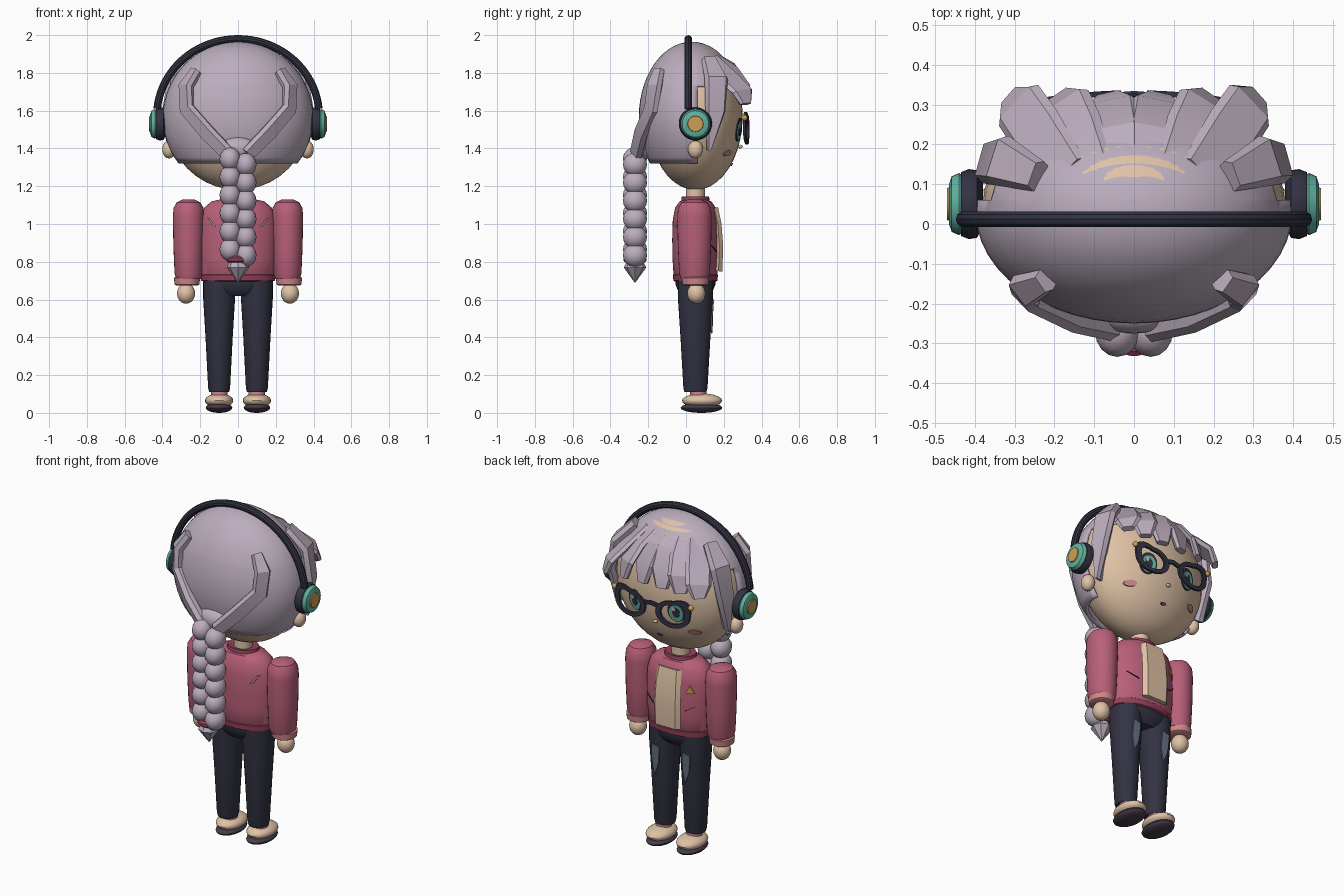
import bpy, bmesh, math
from math import sin, cos, pi, sqrt
from mathutils import Vector, Matrix

old = bpy.data.objects.get("Cube")
if old:
    bpy.data.objects.remove(old, do_unlink=True)


def material(name, r, g, b):
    m = bpy.data.materials.new(name)
    m.diffuse_color = (r, g, b, 1)
    m.use_nodes = True
    bsdf = m.node_tree.nodes["Principled BSDF"]
    bsdf.inputs["Base Color"].default_value = (r, g, b, 1)
    bsdf.inputs["Roughness"].default_value = 0.7
    return m


HAIR = material("lavender_hair", .50, .42, .51)
JACKET = material("rose_jacket", .48, .115, .19)
TRIM = material("dark_rose_trim", .30, .05, .10)
BLUSH = material("light_pink", .62, .24, .25)
SKIN = material("warm_cream", .74, .54, .38)
NAVY = material("navy", .032, .032, .055)
TEAL = material("teal", .115, .45, .35)
GOLD = material("gold", .61, .35, .09)
DENIM = material("worn_denim", .13, .17, .22)
SOLE = material("plum_sole", .06, .045, .07)
SIDES = (("left", 1), ("right", -1))


def finish(name, bm, mat, angle=35):
    bmesh.ops.recalc_face_normals(bm, faces=bm.faces[:])
    me = bpy.data.meshes.new(name)
    bm.to_mesh(me)
    bm.free()
    me.materials.append(mat)
    ob = bpy.data.objects.new(name, me)
    bpy.context.collection.objects.link(ob)
    bpy.ops.object.select_all(action='DESELECT')
    ob.select_set(True)
    bpy.context.view_layer.objects.active = ob
    bpy.ops.object.shade_smooth_by_angle(angle=math.radians(angle))
    return ob


def ellipsoid(name, loc, radii, mat, seg=24):
    bm = bmesh.new()
    bmesh.ops.create_uvsphere(bm, u_segments=seg, v_segments=seg // 2, radius=1)
    bmesh.ops.transform(bm, matrix=Matrix.LocRotScale(Vector(loc), None, Vector(radii)), verts=bm.verts)
    return finish(name, bm, mat)


def skin_rings(bm, rings, closed=False):
    n = len(rings[0])
    pairs = list(zip(rings, rings[1:])) + ([(rings[-1], rings[0])] if closed else [])
    for a, b in pairs:
        for i in range(n):
            bm.faces.new((a[i], a[(i + 1) % n], b[(i + 1) % n], b[i]))
    if not closed:
        bm.faces.new(rings[0])
        bm.faces.new(rings[-1])


def lathe(name, profile, loc, mat, depth=1, axis='Z', seg=28):
    """Turn (radius, height) pairs; depth squashes along y."""
    bm = bmesh.new()
    rings = [[bm.verts.new((r * cos(2 * pi * i / seg), depth * r * sin(2 * pi * i / seg), h))
              for i in range(seg)] for r, h in profile]
    skin_rings(bm, rings)
    rot = Matrix.Rotation(pi / 2, 4, 'Y') if axis == 'X' else Matrix()
    bmesh.ops.transform(bm, matrix=Matrix.Translation(loc) @ rot, verts=bm.verts)
    return finish(name, bm, mat)


def sweep(name, pts, widths, thick, mat, centre, angle=25):
    """Faceted lock following pts, flat side turned away from centre."""
    bm = bmesh.new()
    pts = [Vector(p) for p in pts]
    rings = []
    for i, (p, w) in enumerate(zip(pts, widths)):
        t = (pts[min(i + 1, len(pts) - 1)] - pts[max(i - 1, 0)]).normalized()
        side = t.cross(p - Vector(centre)).normalized()
        out = side.cross(t)
        rings.append([bm.verts.new(p + side * w * a + out * thick * b) for a, b in
                      ((-1, 0), (-.75, 1), (.75, 1), (1, 0), (.75, -1), (-.75, -1))])
    skin_rings(bm, rings)
    return finish(name, bm, mat, angle)


def plate(name, outline, surface, mat, thick=.008, inner=None, sign=1):
    """Thin plate (or ring) of (x, z) points laid on a y surface."""
    bm = bmesh.new()

    def ring(pts, lift):
        return [bm.verts.new((x, surface(x, z) + sign * lift, z)) for x, z in pts]
    front, back = ring(outline, thick), ring(outline, 0)
    if inner:
        skin_rings(bm, [back, front, ring(inner, thick), ring(inner, 0)], closed=True)
    else:
        skin_rings(bm, [back, front])
        bmesh.ops.poke(bm, faces=[f for f in bm.faces if len(f.verts) > 4])
    return finish(name, bm, mat)


def oval(cx, cz, rx, rz, n=20):
    return [(cx + rx * cos(2 * pi * i / n), cz + rz * sin(2 * pi * i / n)) for i in range(n)]


HEAD = (0, .05, 1.57)


def face_y(x, z):
    return .051 + .25 * sqrt(max(0, 1 - (x / .38) ** 2 - ((z - 1.57) / .39) ** 2))


def chest_y(x, z):
    return .052 + .122 * sqrt(max(0, 1 - (x / .205) ** 2))


# Head, neck and ears
ellipsoid("head", HEAD, (.38, .25, .39), SKIN, 40)
lathe("neck", [(.05, 1.08), (.05, 1.24)], (0, .05, 0), SKIN)
for side, s in SIDES:
    ellipsoid(side + "_ear", (s * .365, .05, 1.395), (.036, .04, .048), SKIN)

# Hair shell: full crown above, back half only below
bm = bmesh.new()
bmesh.ops.create_uvsphere(bm, u_segments=48, v_segments=28, radius=1)
bmesh.ops.transform(bm, matrix=Matrix.LocRotScale(Vector((0, .03, 1.565)), None, Vector((.398, .28, .4))), verts=bm.verts)
for co, no, cut in (((0, 0, 1.32), (0, 0, 1), True), ((0, 0, 1.73), (0, 0, 1), False), ((0, .06, 0), (0, 1, 0), False)):
    bmesh.ops.bisect_plane(bm, geom=bm.verts[:] + bm.edges[:] + bm.faces[:],
                           plane_co=co, plane_no=no, clear_inner=cut)
gone = [f for f in bm.faces if f.calc_center_median().z < 1.73 and f.calc_center_median().y > .06]
bmesh.ops.delete(bm, geom=gone, context='FACES')
shell = finish("hair_shell", bm, HAIR)
solid = shell.modifiers.new("thickness", 'SOLIDIFY')
solid.thickness, solid.offset = .02, -1

# Fringe, side locks and gathered back strands
for i, x in enumerate((-.29, -.175, -.06, .06, .175, .29)):
    d = .9 * x * x
    sweep(f"fringe_lock_{i + 1}",
          [(x * .55, .13, 1.9 - d * .3), (x * .85, .235, 1.84 - d), (x, .298, 1.74 - d * .5), (x * 1.05, .315, 1.635)],
          (.05, .075, .072, .035), .016, HAIR, HEAD)
for side, s in SIDES:
    sweep(side + "_side_lock", [(s * .24, .12, 1.87), (s * .335, .16, 1.77), (s * .365, .155, 1.6), (s * .35, .12, 1.39)],
          (.04, .065, .055, .008), .025, HAIR, HEAD)
    sweep(side + "_back_strand", [(s * .22, -.14, 1.81), (s * .275, -.165, 1.73), (s * .27, -.18, 1.61),
                                  (s * .16, -.235, 1.48), (s * .05, -.26, 1.37)],
          (.03, .045, .045, .045, .04), .025, HAIR, HEAD)
ellipsoid("braid_knot", (0, -.225, 1.4), (.1, .05, .06), HAIR)

# Braid of two offset columns with a band and a pointed end
for i in range(6):
    for side, s in SIDES:
        z = 1.345 - i * .096 - (.03 if s > 0 else 0)
        ellipsoid(f"braid_{side}_{i + 1}", (s * .042, -.27, z), (.056, .064, .062), HAIR, 16)
lathe("braid_band", [(.05, .795), (.062, .805), (.062, .82), (.05, .83)], (0, -.27, 0), TRIM)
lathe("braid_end", [(.04, .81), (.06, .77), (.002, .69)], (0, -.27, 0), HAIR, seg=8)

# Headphones
bm = bmesh.new()
rings = []
for i in range(41):
    a = -.12 + (pi + .24) * i / 40
    a = max(.1, min(pi - .1, a)) if i in (0, 40) else .1 + (pi - .2) * i / 40
    radial = Vector((cos(a), 0, sin(a)))
    c = Vector((.43 * cos(a), .012, 1.57 + .41 * sin(a)))
    rings.append([bm.verts.new(c + .02 * (radial * cos(t) + Vector((0, sin(t), 0))))
                  for t in (2 * pi * k / 10 for k in range(10))])
skin_rings(bm, rings)
finish("headband", bm, NAVY)
for side, s in SIDES:
    at = (s * .38, .05, 1.53)
    lathe(side + "_ear_cushion", [(.06, 0), (.085, s * .015), (.088, s * .035), (.08, s * .055)], at, NAVY, axis='X')
    lathe(side + "_ear_cup", [(.07, s * .045), (.078, s * .06), (.07, s * .078), (.05, s * .085)], at, TEAL, axis='X')
    lathe(side + "_ear_cap", [(.044, s * .08), (.04, s * .09)], at, GOLD, axis='X')


# Glasses with upswept outer corners
def glasses_y(x, z):
    return .322 - .35 * x * x


def rim(s, k):
    pts = []
    for x, z in oval(0, 0, 1, 1, 24):
        lift = max(0, x) * max(0, z) * 2
        pts.append((s * (.138 + k * (.105 * x + .016 * lift)), 1.5 + k * (.078 * z + .028 * lift)))
    return pts


for side, s in SIDES:
    plate(side + "_glasses_rim", rim(s, 1), glasses_y, NAVY, .014, inner=rim(s, .7))
    ellipsoid(side + "_hinge_stud", (s * .25, .31, 1.562), (.016, .016, .016), GOLD, 12)
    # Eyes and cheeks
    plate(side + "_eye_outline", oval(s * .135, 1.5, .05, .062), face_y, NAVY, .005)
    plate(side + "_iris", oval(s * .135, 1.493, .04, .05), face_y, TEAL, .008)
    plate(side + "_pupil", oval(s * .135, 1.495, .02, .03), face_y, NAVY, .0095)
    plate(side + "_eye_shine", oval(s * .135 + .012, 1.518, .01, .012, 10), face_y, HAIR, .0099)
    plate(side + "_cheek", oval(s * .21, 1.375, .032, .016), face_y, BLUSH, .006)
sweep("glasses_bridge", [(-.05, .322, 1.525), (0, .326, 1.535), (.05, .322, 1.525)], (.014,) * 3, .007, NAVY, HEAD)
ellipsoid("nose", (0, .287, 1.41), (.012, .014, .01), SKIN, 12)
plate("mouth", oval(0, 1.315, .018, .007, 12), face_y, TRIM, .006)

# Jacket
lathe("jacket_body", [(.17, .7), (.192, .72), (.203, .82), (.205, .92), (.2, 1.02), (.18, 1.085), (.14, 1.12), (.07, 1.135)],
      (0, .05, 0), JACKET, .6, seg=40)
lathe("jacket_hem", [(.18, .695), (.195, .7), (.198, .73), (.19, .735)], (0, .05, 0), TRIM, .6, seg=40)
lathe("collar", [(.07, 1.11), (.095, 1.12), (.09, 1.145), (.06, 1.14)], (0, .05, 0), TRIM, .8)
sweep("shirt_panel", [(0, .15, 1.085), (0, .168, 1.0), (0, .177, .88), (0, .172, .75)],
      (.075, .085, .088, .085), .02, SKIN, (0, -2, .9))
for side, s in SIDES:
    def slash(z, h=.02):
        return [(s * (.13 + a), z + b) for a, b in ((-.03, h), (-.022, h + .008), (.03, -h), (.02, -h - .006))]
    plate(side + "_pocket", slash(.87, -.018), chest_y, NAVY, .006)
    plate(side + "_back_slash", [(s * x, z) for x, z in ((.115, .985), (.13, .985), (.165, 1.035), (.15, 1.03))],
          lambda x, z: .1 - chest_y(x, z), BLUSH, .006, sign=-1)
plate("chest_badge", [(-.155, .965), (-.11, .965), (-.13, 1.01)], chest_y, GOLD, .009)

# Arms, hands, legs and shoes
for side, s in SIDES:
    lathe(side + "_sleeve", [(.066, .71), (.074, .74), (.08, .88), (.083, 1.04), (.079, 1.085), (.062, 1.115), (.03, 1.13)],
          (s * .262, .045, 0), JACKET, 1.1)
    lathe(side + "_cuff", [(.058, .675), (.066, .68), (.069, .715), (.06, .72)], (s * .27, .05, 0), BLUSH, 1.05)
    ellipsoid(side + "_hand", (s * .275, .055, .632), (.048, .048, .054), SKIN)
    lathe(side + "_trouser_leg", [(.053, .11), (.058, .13), (.072, .4), (.084, .6), (.085, .7)], (s * .1, .05, 0), NAVY, 1.1)
    strip = [(s * .1 + a, z) for a, z in ((-.025, .59), (.022, .6), (.026, .5), (.01, .42), (-.008, .46), (-.02, .5))]
    plate(side + "_worn_patch", strip,
          lambda x, z: .052 + 1.1 * sqrt((.072 + .06 * (z - .4)) ** 2 - (abs(x) - .1) ** 2), DENIM, .007)
    lathe(side + "_sock", [(.044, .08), (.044, .135)], (s * .1, .065, 0), BLUSH)
    ellipsoid(side + "_shoe", (s * .1, .085, .065), (.075, .106, .038), SKIN)
    ellipsoid(side + "_sole", (s * .1, .082, .027), (.07, .11, .027), SOLE)
lathe("hips", [(.12, .62), (.155, .64), (.182, .68), (.182, .72)], (0, .05, 0), NAVY, .58)
